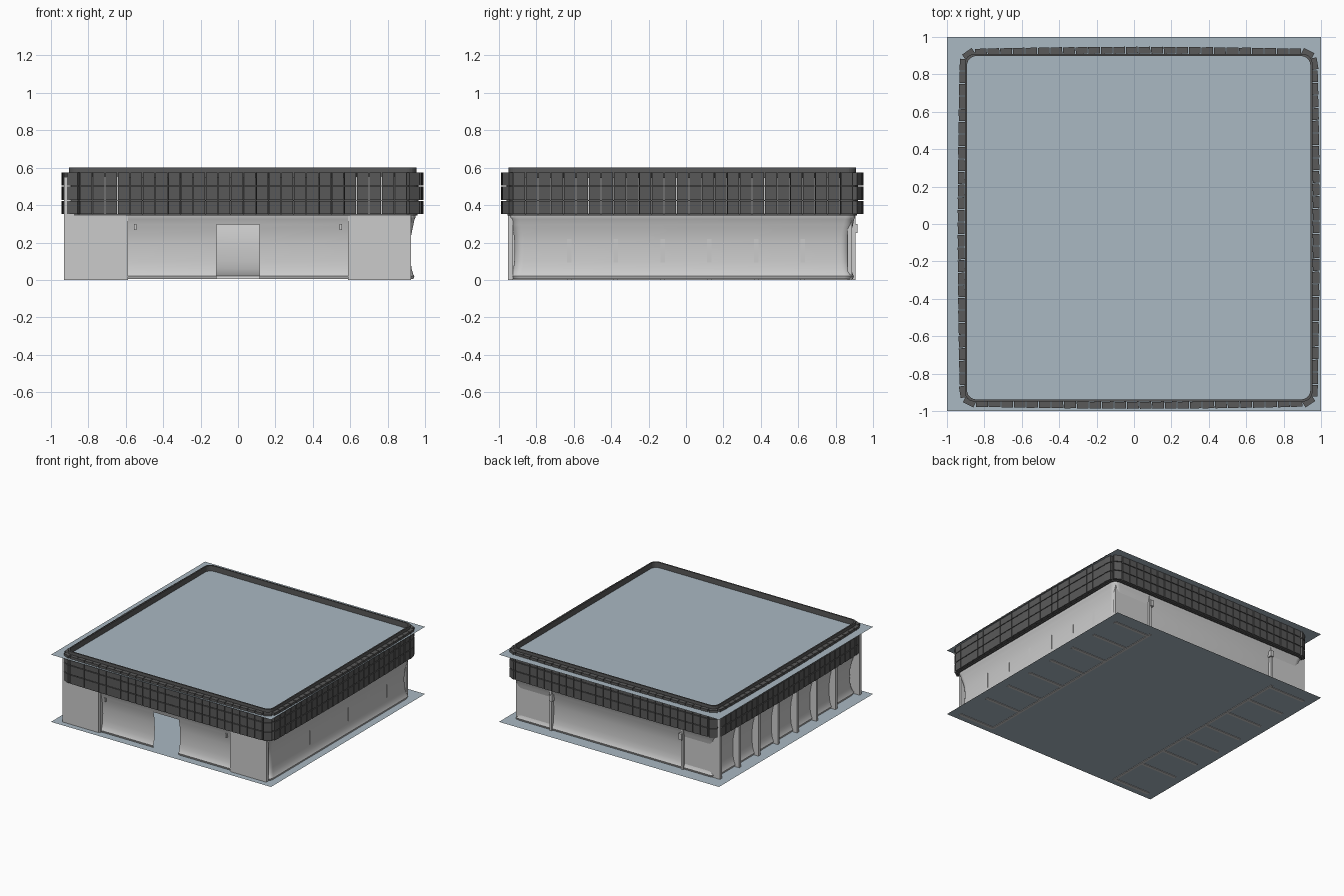
import bpy, bmesh, math
from mathutils import Matrix, Vector

if "Cube" in bpy.data.objects:
    bpy.data.objects.remove(bpy.data.objects["Cube"])

CX, CY = 0.025, -0.02          # centre of the walls and the tile band


def material(name, col):
    m = bpy.data.materials.new(name)
    m.diffuse_color = (*col, 1)
    m.use_nodes = True
    m.node_tree.nodes["Principled BSDF"].inputs["Base Color"].default_value = m.diffuse_color
    return m


BLUE = material("blue_grey", (0.40, 0.48, 0.54))
DARK = material("dark_tile", (0.10, 0.10, 0.10))


def finish(name, bm, mat=None, smooth=False):
    me = bpy.data.meshes.new(name)
    bm.to_mesh(me)
    bm.free()
    if mat:
        me.materials.append(mat)
    ob = bpy.data.objects.new(name, me)
    bpy.context.collection.objects.link(ob)
    if smooth:
        for p in me.polygons:
            p.use_smooth = True
        me.set_sharp_from_angle(angle=math.radians(35))
    return ob


def add_box(bm, lo, hi):
    lo, hi = Vector(lo), Vector(hi)
    size = hi - lo
    bmesh.ops.create_cube(bm, size=1, matrix=Matrix.Translation((lo + hi) / 2)
                          @ Matrix.Diagonal((*size, 1)))


def rounded_square(h, r, steps=6, door=0.0):
    """Counter-clockwise outline; the optional door adds two points at the front."""
    pts = []
    for k in range(4):
        sx, sy = [(1, -1), (1, 1), (-1, 1), (-1, -1)][k]
        for i in range(steps + 1):
            a = math.radians(-90 + 90 * k + 90 * i / steps)
            pts.append((CX + sx * (h - r) + r * math.cos(a),
                        CY + sy * (h - r) + r * math.sin(a)))
    if door:
        pts += [(-door, CY - h), (door, CY - h)]
    return pts


def sweep(bm, profile, r, door=0.0, door_top=0.0, closed=False):
    """Sweep (half size, z) points around the rounded square."""
    rows = []
    for h, z in profile:
        rows.append([bm.verts.new((x, y, z)) for x, y in
                     rounded_square(h, r, door=door)])
    n = len(rows[0])
    for j in range(len(rows) if closed else len(rows) - 1):
        k = (j + 1) % len(rows)
        for i in range(n):
            if door and i == n - 2 and profile[k][1] <= door_top + 1e-4:
                continue
            bm.faces.new((rows[j][i], rows[j][(i + 1) % n],
                          rows[k][(i + 1) % n], rows[k][i]))


# ground sheet and roof sheet
for name, z in (("ground_sheet", 0.004), ("roof_sheet", 0.556)):
    bm = bmesh.new()
    bmesh.ops.create_grid(bm, x_segments=1, y_segments=1, size=1,
                          matrix=Matrix.Translation((0, 0, z)))
    finish(name, bm, BLUE)

# concave outer wall with the door opening
profile = [(0.912, 0.004), (0.918, 0.02), (0.912, 0.03), (0.903, 0.06),
           (0.898, 0.10), (0.896, 0.15), (0.897, 0.20), (0.901, 0.24),
           (0.909, 0.28), (0.913, 0.295), (0.919, 0.325), (0.924, 0.335),
           (0.924, 0.355)]
bm = bmesh.new()
sweep(bm, profile, 0.05, door=0.115, door_top=0.295)
finish("concave_wall", bm, smooth=True)

# partition slabs, ending as fins on the left side
bm = bmesh.new()
for i in range(7):
    y = 0.875 - 0.25 * i
    add_box(bm, (-0.93, y - 0.012, 0), (-0.6, y + 0.012, 0.55))
    add_box(bm, (0.6, y - 0.012, 0), (0.924, y + 0.012, 0.55))
finish("partition_fins", bm)

# flat front panels and the two long inner walls that poke through at the back
bm = bmesh.new()
add_box(bm, (-0.93, -0.952, 0), (-0.6, -0.925, 0.55))
add_box(bm, (0.6, -0.952, 0), (0.924, -0.925, 0.55))
finish("front_panels", bm)
bm = bmesh.new()
for s in (-1, 1):
    add_box(bm, (s * 0.598 - 0.01, -0.945, 0), (s * 0.598 + 0.01, 0.905, 0.55))
finish("long_inner_walls", bm)

# small brackets beside the long walls, front and back
bm = bmesh.new()
for s in (-1, 1):
    add_box(bm, (s * 0.55 - 0.006, -0.945, 0.268), (s * 0.55 + 0.006, -0.91, 0.30))
    add_box(bm, (s * 0.59 - 0.014, 0.88, 0.25), (s * 0.59 + 0.014, 0.918, 0.30))
finish("brackets", bm)

# three rows of separate dark tiles around slightly bowed sides
H, R, BOW = 0.937, 0.06, 0.012
outline = []
for x, y in rounded_square(H, R, steps=8):
    outline.append(Vector((x, y)))
path = []
for i, a in enumerate(outline):
    b = outline[(i + 1) % len(outline)]
    n = max(1, int((b - a).length / 0.01))
    for k in range(n):
        p = a.lerp(b, k / n)
        u, v = p.x - CX, p.y - CY
        if abs(u) > abs(v):
            p.x += math.copysign(BOW * (1 - (v / u) ** 2), u)
        else:
            p.y += math.copysign(BOW * (1 - (u / v) ** 2), v)
        path.append(p)
cum = [0.0]
for i, p in enumerate(path):
    cum.append(cum[-1] + (path[(i + 1) % len(path)] - p).length)

COUNT = 110
pitch = cum[-1] / COUNT


def at(d):
    d %= cum[-1]
    i = next(k for k in range(len(path)) if cum[k + 1] >= d)
    t = (d - cum[i]) / (cum[i + 1] - cum[i])
    return path[i].lerp(path[(i + 1) % len(path)], t)


bm = bmesh.new()
for i in range(COUNT):
    d = (i + 0.5) * pitch
    p = at(d)
    t = at(d + 0.025) - at(d - 0.025)
    rot = Matrix.Rotation(math.atan2(t.y, t.x) + 0.03, 4, 'Z')
    for z in (0.387, 0.4635, 0.54):
        bmesh.ops.create_cube(bm, size=1, matrix=Matrix.Translation((p.x, p.y, z))
                              @ rot @ Matrix.Diagonal((pitch - 0.005, 0.036, 0.071, 1)))
finish("band_tiles", bm, DARK)

# parapet rim, ledges between the tile rows and the lower lip
bm = bmesh.new()
for inner, outer, z0, z1 in ((0.918, 0.929, 0.545, 0.60), (0.91, 0.94, 0.499, 0.505),
                             (0.91, 0.94, 0.422, 0.428), (0.91, 0.935, 0.345, 0.352)):
    sweep(bm, [(outer, z0), (outer, z1), (inner, z1), (inner, z0)], 0.05, closed=True)
finish("rim_and_ledges", bm, DARK)
